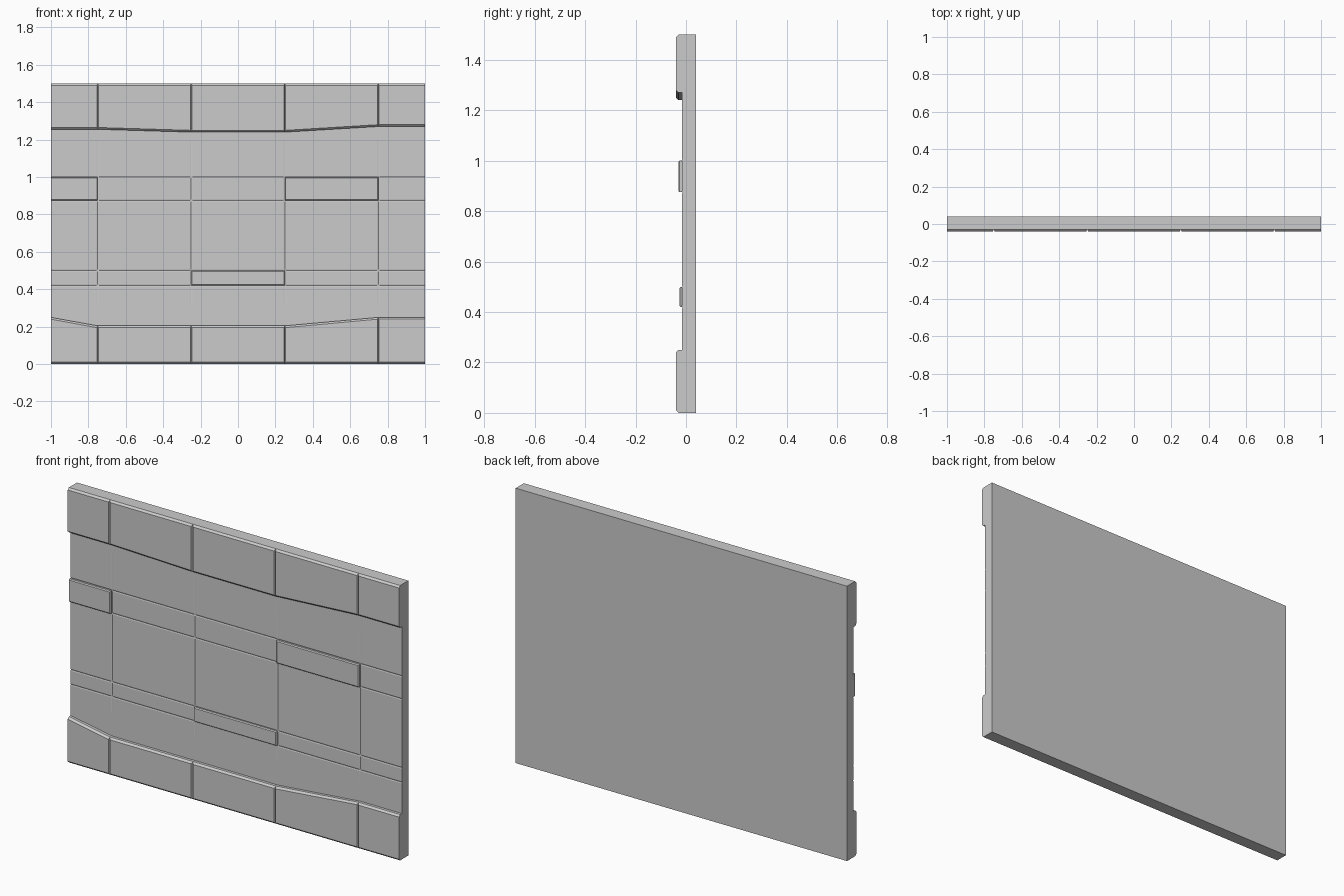
import bpy, bmesh

if "Cube" in bpy.data.objects:
    bpy.data.objects.remove(bpy.data.objects["Cube"])

WALL_Y, BACK_Y, FRONT_Y = -0.015, 0.04, -0.04
XS = [-1, -0.75, -0.25, 0.25, 0.75, 1]          # panel columns


def finish(name, bm):
    bmesh.ops.recalc_face_normals(bm, faces=bm.faces)
    mesh = bpy.data.meshes.new(name)
    bm.to_mesh(mesh)
    bm.free()
    obj = bpy.data.objects.new(name, mesh)
    bpy.context.collection.objects.link(obj)
    return obj


def plate(name, x0, x1, low, high, front, side, chamfer, depth):
    """Raised plate with chamfered front edges; outer wall ends stay square."""
    a = 0 if x0 <= -1 else side
    b = 0 if x1 >= 1 else side
    bm = bmesh.new()
    rings = []
    for y, k in ((WALL_Y, 0), (front + depth, 0), (front, 1)):
        c = chamfer * k
        rings.append([bm.verts.new(p) for p in (
            (x0 + a * k, y, low[0] + c), (x1 - b * k, y, low[1] + c),
            (x1 - b * k, y, high[1] - c), (x0 + a * k, y, high[0] - c))])
    for r, s in zip(rings, rings[1:]):
        for i in range(4):
            j = (i + 1) % 4
            bm.faces.new((r[i], r[j], s[j], s[i]))
    bm.faces.new(rings[0])
    bm.faces.new(rings[-1])
    return finish(name, bm)


# Wall slab: front grid with shallow V grooves, extruded to the back
G, D = 0.006, 0.002
h_lines = [0.42, 0.5, 0.875, 1.0]
gx = sorted([-1, 1] + [x + d for x in XS[1:-1] for d in (-G, 0, G)])
gz = sorted([0, 0.33, 1.2, 1.5] + [z + d for z in h_lines for d in (-G, 0, G)])
bm = bmesh.new()
grid = []
for z in gz:
    row = []
    for x in gx:
        groove = z in h_lines or (x in XS[1:-1] and 0.4 < z < 1.1)
        row.append(bm.verts.new((x, WALL_Y + (D if groove else 0), z)))
    grid.append(row)
for r, s in zip(grid, grid[1:]):
    for i in range(len(gx) - 1):
        bm.faces.new((r[i], r[i + 1], s[i + 1], s[i]))
rim = grid[0] + [r[-1] for r in grid[1:]] + grid[-1][-2::-1] + [r[0] for r in grid[-2:0:-1]]
back = [bm.verts.new((v.co.x, BACK_Y, v.co.z)) for v in rim]
for i in range(len(rim)):
    j = (i + 1) % len(rim)
    bm.faces.new((rim[i], rim[j], back[j], back[i]))
bm.faces.new(back)
finish("wall_slab", bm)

# Top and bottom trim courses with uneven inner edges
top_edge = [1.255, 1.255, 1.24, 1.24, 1.27, 1.27]
base_edge = [0.25, 0.205, 0.205, 0.205, 0.25, 0.25]
for i in range(5):
    plate(f"top_trim_{i + 1}", XS[i], XS[i + 1], top_edge[i:i + 2], (1.5, 1.5),
          FRONT_Y, 0.005, 0.01, 0.01)
    plate(f"base_trim_{i + 1}", XS[i], XS[i + 1], (0, 0), base_edge[i:i + 2],
          FRONT_Y, 0.005, 0.01, 0.01)

# Raised bricks
for name, x0, x1, z0, z1, y in (("brick_left", -1, -0.75, 0.875, 1.0, -0.03),
                                ("brick_right", 0.25, 0.75, 0.875, 1.0, -0.03),
                                ("brick_centre", -0.25, 0.25, 0.42, 0.5, -0.025)):
    plate(name, x0, x1, (z0, z0), (z1, z1), y, 0.005, 0.005, 0.005)
